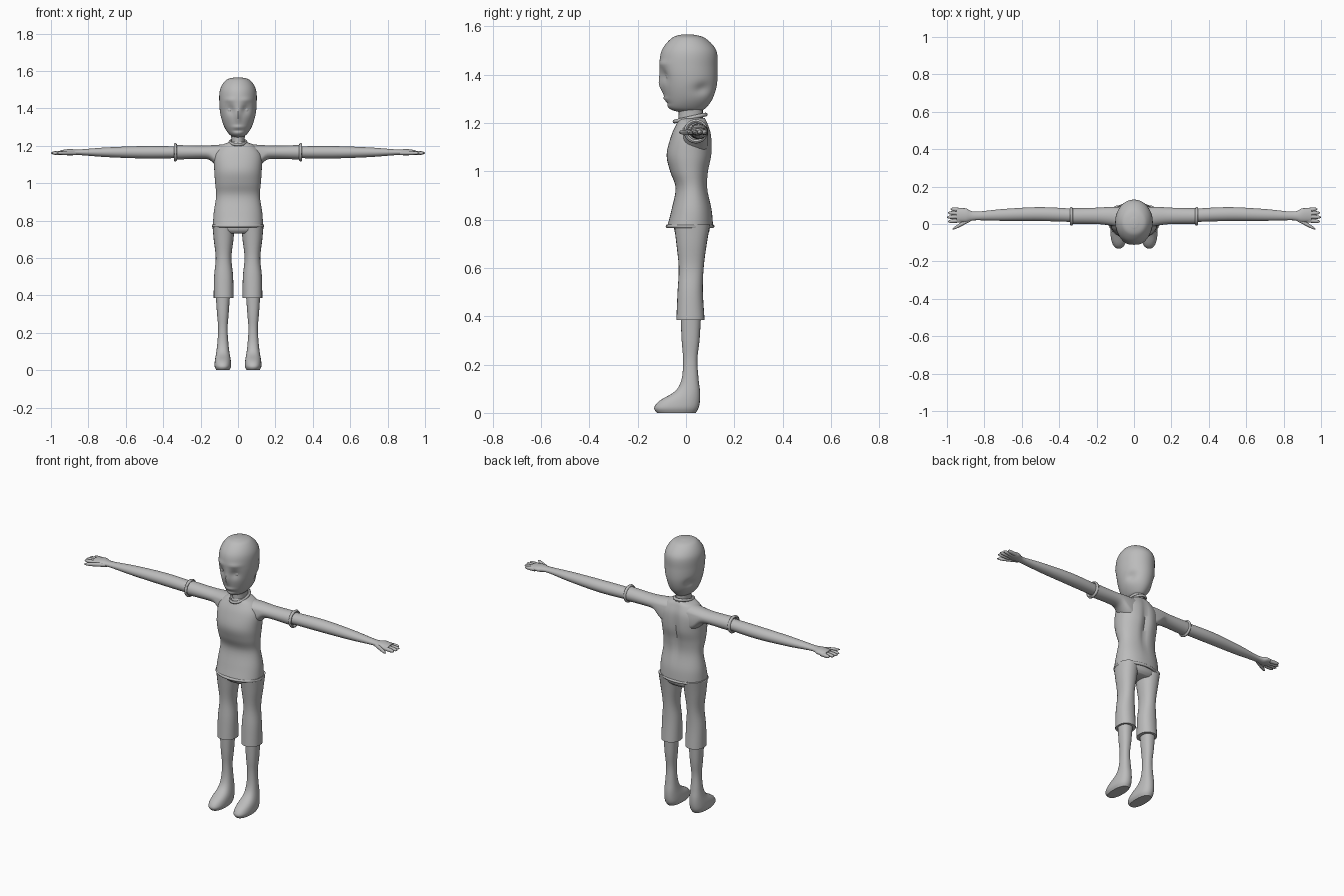
import bpy
import bmesh
from math import sin, cos, pi, exp, sqrt, copysign
from mathutils import Vector, Matrix

cube = bpy.data.objects.get("Cube")
if cube:
    bpy.data.objects.remove(cube)

grey = bpy.data.materials.new("plain grey")
grey.use_nodes = True
shade = (.5, .5, .5, 1)
grey.diffuse_color = shade
grey.node_tree.nodes["Principled BSDF"].inputs["Base Color"].default_value = shade

ARM_HEIGHT = 1.165
BODY_DEPTH = .017
CUFF = .335


def finish(obj):
    """Give the object its colour and soft shading."""
    obj.data.materials.append(grey)
    bpy.ops.object.select_all(action="DESELECT")
    bpy.context.view_layer.objects.active = obj
    obj.select_set(True)
    bpy.ops.object.shade_smooth_by_angle(angle=pi / 4)


def skin(name, rings, loop=False):
    """Join rings of points into an object, capped unless looped."""
    bm = bmesh.new()
    loops = [[bm.verts.new(point) for point in ring] for ring in rings]
    count = len(loops[0])
    pairs = list(zip(loops, loops[1:]))
    if loop:
        pairs.append((loops[-1], loops[0]))
    else:
        bm.faces.new(loops[0])
        bm.faces.new(loops[-1])
    for low, high in pairs:
        for i in range(count):
            j = (i + 1) % count
            bm.faces.new((low[i], low[j], high[j], high[i]))
    bmesh.ops.recalc_face_normals(bm, faces=bm.faces)
    mesh = bpy.data.meshes.new(name)
    bm.to_mesh(mesh)
    bm.free()
    obj = bpy.data.objects.new(name, mesh)
    bpy.context.collection.objects.link(obj)
    finish(obj)


def blend(a, b, c, d, t):
    """Soft curve from b to c, guided by the neighbours a and d."""
    start, end = (c - a) / 2, (d - b) / 2
    ease = t * t * (3 - 2 * t)
    return b + (c - b) * ease + t * (1 - t) * (start * (1 - t) - end * t)


def smooth(rows, steps):
    """Refine rows along a soft curve."""
    padded = [rows[0], *rows, rows[-1]]
    for group in zip(padded, padded[1:], padded[2:], padded[3:]):
        for step in range(steps):
            yield [blend(*values, step / steps) for values in zip(*group)]
    yield rows[-1]


def loft(name, rows, centre=0, along_x=False, side=1, sides=24, steps=4,
         power=1, shape=None):
    """Rows hold station, half width about the centre, front and back."""
    rings = []
    for station, half, front, back in smooth(rows, steps):
        ring = []
        for i in range(sides):
            angle = 2 * pi * i / sides
            c, s = [copysign(abs(f) ** power, f) for f in (cos(angle), sin(angle))]
            across = centre + half * c
            y = (front + back + (back - front) * s) / 2
            point = Vector((station, y, across) if along_x else (across, y, station))
            if shape:
                shape(point)
            point.x *= side
            ring.append(point)
        rings.append(ring)
    skin(name, rings)


def band(name, centre, rx, ry, turn, thick=.008, around=32, tube=8):
    """Rolled edge around an elliptical opening."""
    rings = []
    for i in range(around):
        u = 2 * pi * i / around
        ring = []
        for k in range(tube):
            v = 2 * pi * k / tube
            grow = thick * cos(v)
            local = Vector(((rx + grow) * cos(u), (ry + grow) * sin(u), thick * sin(v)))
            ring.append(turn @ local + Vector(centre))
        rings.append(ring)
    skin(name, rings, loop=True)


# Soft features pushed in or out of the head: place, width, height, push
FEATURES = {
    "eye socket": (.042, -.09, 1.395, .022, .026, -.013),
    "brow": (.04, -.09, 1.445, .03, .012, .005),
    "nose": (0, -.1, 1.36, .012, .035, .012),
    "lips": (0, -.09, 1.3, .03, .008, .006),
    "chin crease": (0, -.09, 1.28, .03, .006, -.005),
    "ear hollow": (.08, .075, 1.34, .025, .025, -.012),
}


def face(point):
    outward = Vector((point.x, point.y, 0)).normalized()
    push = 0
    for x, y, z, wide, high, depth in FEATURES.values():
        away = (((abs(point.x) - x) / wide) ** 2 + ((point.y - y) / .04) ** 2
                + ((point.z - z) / high) ** 2)
        push += depth * exp(-away)
    point += outward * push


def spine(point):
    """Groove down the middle of the back."""
    if point.y > BODY_DEPTH:
        point.y -= .016 * exp(-(point.x / .02) ** 2 - ((point.z - 1.05) / .13) ** 2)


def armpit(point):
    """Flare the underside of the sleeve into the body."""
    if point.z < ARM_HEIGHT:
        point.z -= .06 * exp(-(point.x / .13) ** 6)


# Head and neck
loft("head", [
    (1.245, .02, -.03, .05), (1.26, .046, -.07, .08), (1.3, .073, -.086, .11),
    (1.36, .093, -.1, .128), (1.43, .1, -.11, .13), (1.5, .096, -.1, .125),
    (1.55, .065, -.06, .08), (1.565, .02, -.02, .03)],
    sides=56, steps=9, shape=face)
loft("neck", [(1.16, .045, -.03, .08), (1.22, .035, -.03, .07), (1.28, .04, -.03, .07)])

# Shirt body with its hem and collar
loft("shirt", [
    (.77, .134, -.078, .112), (.84, .13, -.06, .107), (.93, .117, -.043, .09),
    (1, .122, -.066, .094), (1.07, .127, -.08, .108), (1.15, .126, -.06, .106),
    (1.2, .09, -.037, .09), (1.22, .045, -.03, .08)],
    sides=48, steps=5, power=.9, shape=spine)
band("shirt_hem", (0, BODY_DEPTH, .772), .132, .093, Matrix.Identity(3))
band("collar", (0, BODY_DEPTH, 1.22), .042, .066, Matrix.Rotation(.22, 3, "X"))

# Seat of the trousers
loft("trouser_seat", [(.73, .09, -.03, .08), (.75, .126, -.047, .096),
                      (.79, .128, -.05, .1)], power=.9)

for side, label in ((1, "left_"), (-1, "right_")):

    # Sleeve and its rolled cuff
    loft(label + "sleeve", [(.04, .045, -.03, .09), (.12, .039, -.01, .092),
                            (.2, .035, 0, .087), (CUFF, .039, 0, .085)],
         ARM_HEIGHT, True, side, steps=6, shape=armpit)
    band(label + "cuff", (side * CUFF, .041, ARM_HEIGHT), .042, .042,
         Matrix.Rotation(pi / 2, 3, "Y"))

    # Bare arm running into the palm
    loft(label + "arm", [
        (.3, .031, .01, .08), (.5, .033, .016, .09), (.7, .026, .017, .08),
        (.85, .015, .02, .066), (.9, .017, .01, .084), (.95, .011, .015, .08)],
        ARM_HEIGHT, True, side, steps=6)

    # Fingers side by side, and a thumb pointing forward
    reach = {"index_finger": (.92, .02, .995, .013), "middle_finger": (.92, .04, 1, .036),
             "ring_finger": (.92, .056, .995, .06), "little_finger": (.92, .074, .98, .08),
             "thumb": (.865, .03, .97, -.027)}
    for part, (x, y, tip_x, tip_y) in reach.items():
        rows = []
        for step in range(9):
            t = step / 8
            radius = .002 + .009 * sqrt(1 - t ** 4)
            middle = y + (tip_y - y) * t
            rows.append((x + (tip_x - x) * t, radius, middle - radius, middle + radius))
        loft(label + part, rows, ARM_HEIGHT - .004, True, side, sides=12, steps=1)

    # Cropped trouser leg
    loft(label + "trouser_leg", [
        (.385, .053, -.04, .077), (.5, .051, -.035, .07), (.6, .042, -.03, .073),
        (.7, .053, -.04, .086), (.78, .06, -.05, .1)],
        .077, side=side, power=.9)

    # Shin and foot in one piece
    loft(label + "lower_leg", [
        (0, .035, -.12, .04), (.02, .044, -.132, .052), (.05, .043, -.11, .058),
        (.09, .036, -.045, .058), (.14, .03, -.018, .052), (.22, .025, -.012, .047),
        (.3, .031, -.018, .056), (.4, .038, -.022, .062)],
        .081, side=side, power=.85)

    # Eyeball
    bpy.ops.mesh.primitive_uv_sphere_add(segments=20, ring_count=12, radius=.016,
                                         location=(side * .042, -.071, 1.393))
    eye = bpy.context.object
    eye.name = label + "eye"
    eye.scale.y = .7
    finish(eye)
